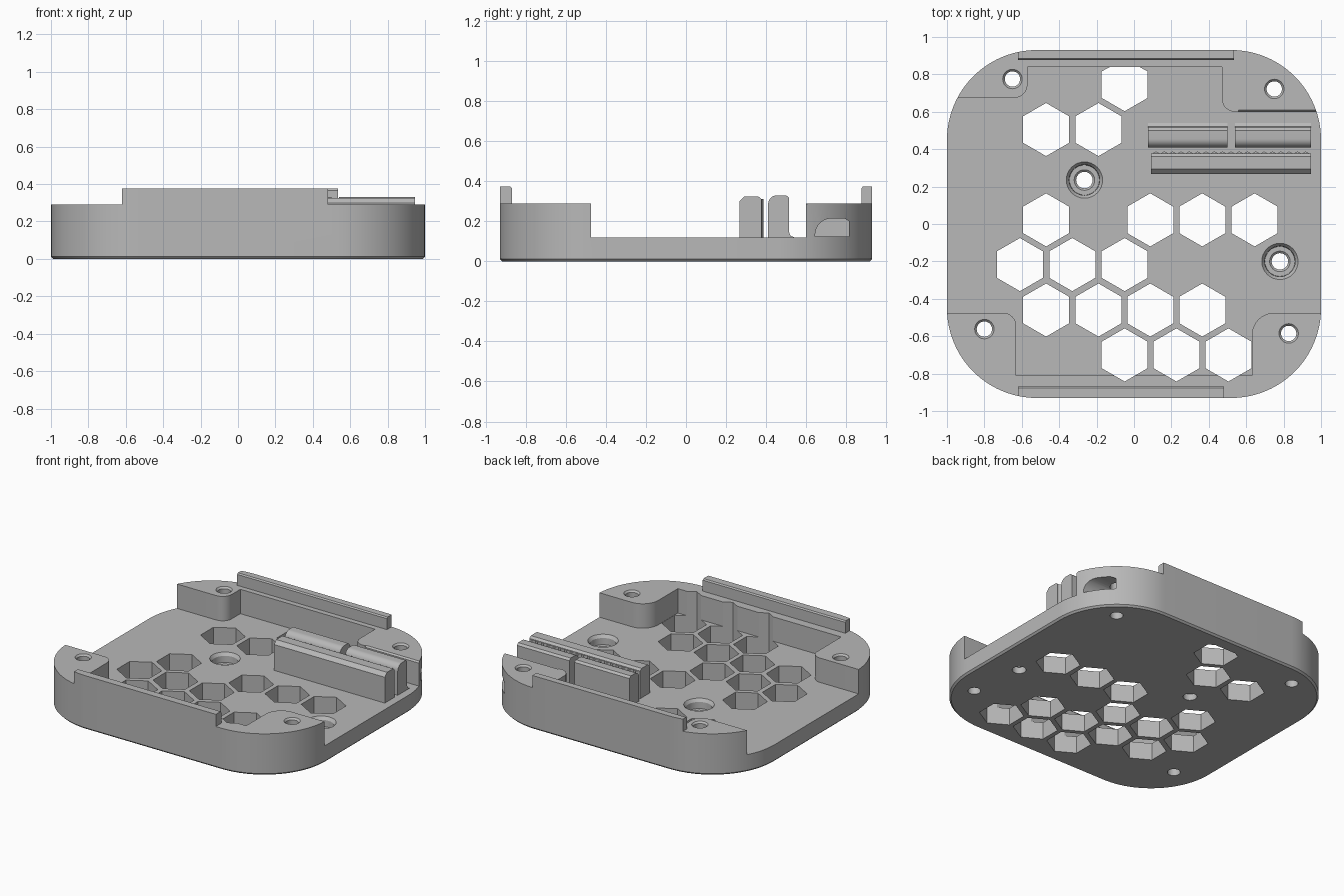
import bpy, bmesh, math
from mathutils import Vector

if "Cube" in bpy.data.objects:
    bpy.data.objects.remove(bpy.data.objects["Cube"])

mat = bpy.data.materials.new("light grey plastic")
mat.diffuse_color = (0.48, 0.48, 0.48, 1)
mat.use_nodes = True
mat.node_tree.nodes["Principled BSDF"].inputs["Base Color"].default_value = mat.diffuse_color


def loft(name, rings, along_x=False):
    """Solid through rings of equal point count: [(level, [(u, v), ...]), ...]"""
    bm = bmesh.new()
    loops = []
    for h, pts in rings:
        loops.append([bm.verts.new((h, u, v) if along_x else (u, v, h)) for u, v in pts])
    n = len(loops[0])
    bm.faces.new(loops[0])
    bm.faces.new(loops[-1])
    for a, b in zip(loops, loops[1:]):
        for i in range(n):
            bm.faces.new((a[i], a[(i + 1) % n], b[(i + 1) % n], b[i]))
    bmesh.ops.recalc_face_normals(bm, faces=bm.faces)
    me = bpy.data.meshes.new(name)
    bm.to_mesh(me)
    bm.free()
    ob = bpy.data.objects.new(name, me)
    bpy.context.collection.objects.link(ob)
    me.materials.append(mat)
    return ob


def prism(name, pts, lo, hi, along_x=False):
    return loft(name, [(lo, pts), (hi, pts)], along_x)


def fillet(corners, seg=10):
    """Polygon from (x, y, radius) corners."""
    out = []
    n = len(corners)
    for i, (x, y, r) in enumerate(corners):
        p = Vector((x, y))
        if r == 0:
            out.append((x, y))
            continue
        a = (Vector(corners[i - 1][:2]) - p).normalized()
        b = (Vector(corners[(i + 1) % n][:2]) - p).normalized()
        c = p + (a + b) * r          # right-angled corners only
        for k in range(seg + 1):
            t = k / seg * math.pi / 2
            q = c - b * r * math.cos(t) - a * r * math.sin(t)
            out.append((q.x, q.y))
    return out


def circle(x, y, r, n=32):
    return [(x + r * math.cos(2 * math.pi * i / n), y + r * math.sin(2 * math.pi * i / n)) for i in range(n)]


def outline(inset):
    x, y, r = 1 - inset, 0.93 - inset, 0.48 - inset
    return fillet([(-x, -y, r), (x, -y, r), (x, y, r), (-x, y, r)], 24)


# Tray body, full height with a small bottom chamfer
body = loft("tray_body", [(0, outline(0.012)), (0.012, outline(0)), (0.375, outline(0))])
cutters = []

# Open interior that leaves corner blocks and the two end walls
cavity = fillet([(-1.2, -0.475, 0), (-0.63, -0.475, 0.07), (-0.63, -0.81, 0), (0.63, -0.81, 0),
                 (0.63, -0.475, 0.12), (1.2, -0.475, 0), (1.2, 0.6, 0), (0.47, 0.6, 0.07),
                 (0.47, 0.84, 0), (-0.57, 0.84, 0), (-0.57, 0.675, 0.07), (-1.2, 0.675, 0)])
cutters.append(prism("cut_cavity", cavity, 0.12, 0.6))

# Lower everything except the two raised lips
cutters.append(prism("cut_top", [
    (-1.2, -1.2), (-0.62, -1.2), (-0.62, -0.87), (0.48, -0.87), (0.48, -1.2), (1.2, -1.2),
    (1.2, 1.2), (0.535, 1.2), (0.535, 0.877), (-0.62, 0.877), (-0.62, 1.2), (-1.2, 1.2)], 0.29, 0.6))

# Chamfers on the lips and on the back right block
for s, y in ((-1, 0.87), (1, 0.877)):
    cutters.append(prism("cut_lip", [(s * (y + 0.012), 0.38), (s * (y - 0.01), 0.38),
                                     (s * (y - 0.01), 0.355)], -0.7, 0.7, True))
cutters.append(prism("cut_edge", [(0.58, 0.26), (0.58, 0.3), (0.62, 0.3)], 0.56, 1.1, True))

# Hexagonal vents: row y -> x centres
vents = {-0.70: (-0.05, 0.227, 0.505), -0.46: (-0.47, -0.19, 0.087, 0.365),
         -0.217: (-0.61, -0.33, -0.05), 0.022: (-0.47, 0.087, 0.365, 0.645),
         0.505: (-0.47, -0.19), 0.745: (-0.05,)}
for y, xs in vents.items():
    for x in xs:
        pts = []
        for k in range(6):
            a = math.radians(30 + 60 * k)
            px, py = x + 0.142 * math.cos(a), y + 0.142 * math.sin(a)
            if py > 0.84:            # flattened against the back wall
                pts += [(x + 0.08, 0.839), (x - 0.08, 0.839)]
            else:
                pts.append((px, py))
        cutters.append(prism("cut_vent", pts, -0.1, 0.6))

# Corner screw holes and countersunk floor holes
corner = [(0.041, -0.1), (0.041, 0.278), (0.052, 0.29), (0.052, 0.5)]
floor = [(0.044, -0.1), (0.044, 0.045), (0.055, 0.055), (0.08, 0.055), (0.082, 0.1), (0.097, 0.12), (0.097, 0.5)]
for x, y, prof in ((-0.65, 0.775, corner), (0.75, 0.722, corner), (-0.8, -0.562, corner),
                   (0.827, -0.585, corner), (-0.265, 0.235, floor), (0.78, -0.2, floor)):
    cutters.append(loft("cut_hole", [(z, circle(x, y, r)) for r, z in prof]))

# Domed side slot in the back right block
slot = [(0.645, 0.125)] + [(0.73 - 0.085 * math.cos(t * math.pi / 16), 0.135 + 0.08 * math.sin(t * math.pi / 16))
                           for t in range(9)] + [(0.79, 0.215), (0.815, 0.2), (0.815, 0.125)]
cutters.append(prism("cut_slot", slot, 0.64, 1.2, True))

for c in cutters:
    m = body.modifiers.new("cut", 'BOOLEAN')
    m.operation, m.solver, m.object = 'DIFFERENCE', 'EXACT', c
    c.hide_render = True
bpy.context.view_layer.update()
cut_mesh = bpy.data.meshes.new_from_object(body.evaluated_get(bpy.context.evaluated_depsgraph_get()))
body.modifiers.clear()
body.data = cut_mesh
for c in cutters:
    bpy.data.objects.remove(c)

# Clamp: one long front bar with gripping teeth
parts = [body]
parts.append(prism("clamp_bar_front", [(0.268, 0.1), (0.268, 0.3), (0.293, 0.325), (0.36, 0.325),
                                       (0.376, 0.312), (0.376, 0.1)], 0.09, 0.945, True))
teeth = [(0.94, 0.37), (0.095, 0.37)]
count = 19
pitch = 0.845 / count
for i in range(count):
    x = 0.095 + i * pitch
    teeth += [(x + 0.002, 0.376), (x + pitch / 2, 0.388)]
teeth.append((0.94, 0.376))
parts.append(prism("clamp_teeth", teeth, 0.1, 0.311))

# Clamp: two back bars with rounded tops and a foot
back = [(0.54, 0.1), (0.41, 0.1)]
back += [(0.455 - 0.045 * math.cos(t * math.pi / 16), 0.285 + 0.045 * math.sin(t * math.pi / 16)) for t in range(9)]
back += [(0.5, 0.33), (0.515, 0.317), (0.515, 0.145), (0.522, 0.128), (0.54, 0.12)]
parts.append(prism("clamp_bar_back_left", back, 0.075, 0.5, True))
parts.append(prism("clamp_bar_back_right", back, 0.54, 0.945, True))

# Smooth curved walls, keep edges sharp
for ob in parts:
    ob.select_set(True)
bpy.context.view_layer.objects.active = body
bpy.ops.object.shade_smooth_by_angle(angle=math.radians(20))
